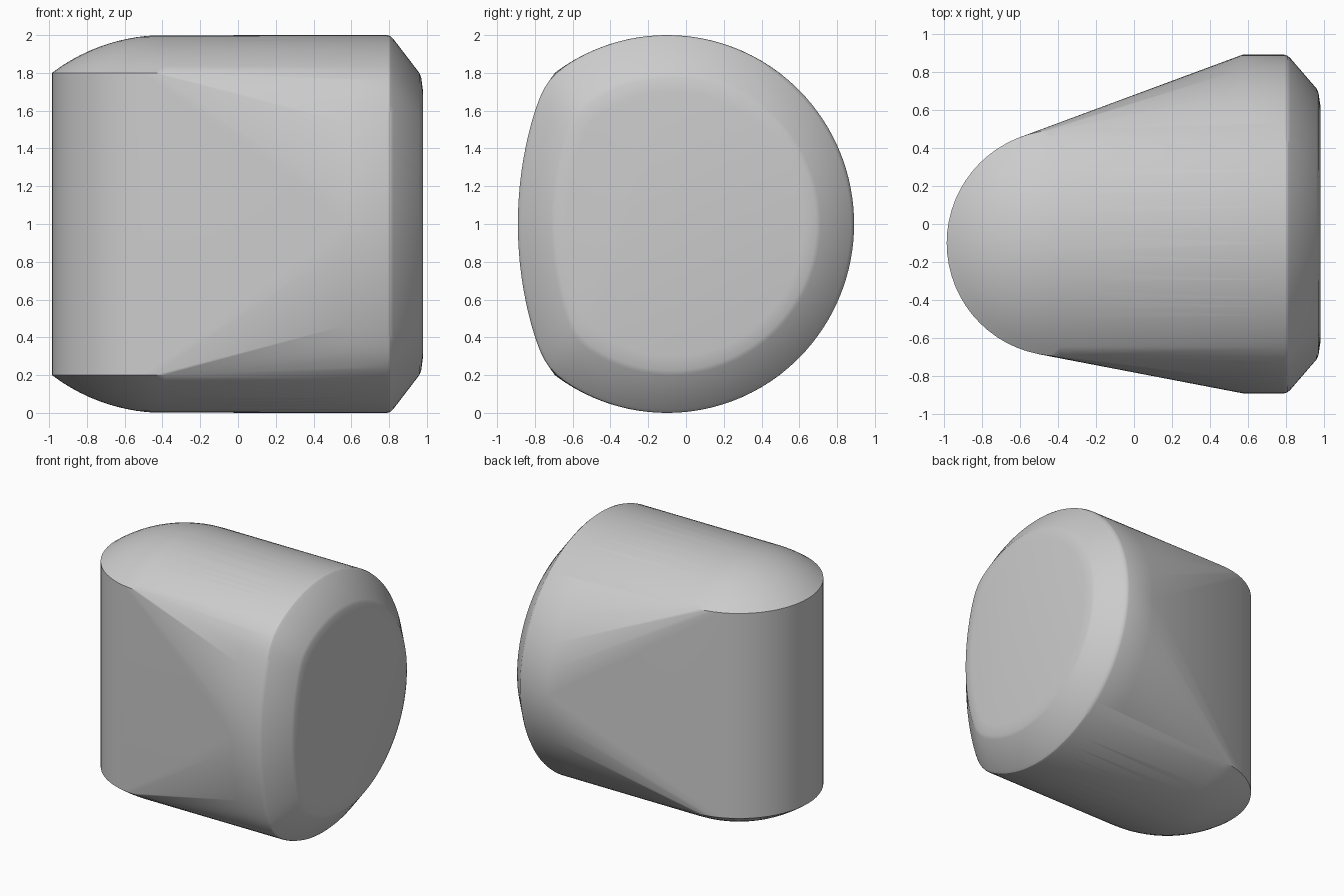
import bpy, bmesh, math

if "Cube" in bpy.data.objects:
    bpy.data.objects.remove(bpy.data.objects["Cube"])

CY, R = -0.1, 0.595           # centre line and radius of the upright post
CX = -0.39
SEG = 64


def head_profile():
    """Round outline whose front side is flattened by a wide shallow arc."""
    pts = []
    for i in range(SEG * 2):
        a = 2 * math.pi * i / (SEG * 2)
        dy, dz = math.cos(a), math.sin(a)
        r = 0.99
        # distance along this ray to the shallow front arc (radius 2)
        cy, big = 1.21, 2.0
        t = cy * dy + math.sqrt((cy * dy) ** 2 + big ** 2 - cy ** 2)
        # soft minimum rounds the corner between both arcs
        s = (r ** -40 + t ** -40) ** (-1 / 40) if dy < 0 else r
        pts.append((CY + s * dy, 1 + s * dz))
    top = max(z for _, z in pts) - 1
    return [(y, 1 + (z - 1) / top) for y, z in pts]


bm = bmesh.new()

# Upright rounded post with shallow domed ends
dome_r = (R * R + 0.04) / 0.4
for sign in (1, -1):
    for k in range(1, 13):
        r = R * k / 12
        h = 1 - dome_r + math.sqrt(dome_r ** 2 - r ** 2)
        for i in range(SEG):
            a = 2 * math.pi * i / SEG
            bm.verts.new((CX + r * math.cos(a), CY + r * math.sin(a), 1 + sign * h))

# Head: straight band, rounded rim, chamfer and flat end face
for x, s in ((0.57, 1), (0.79, 1), (0.806, 0.995), (0.822, 0.98),
             (0.96, 0.80), (0.97, 0.775), (0.98, 0.70)):
    for y, z in head_profile():
        bm.verts.new((x, y * s, 1 + (z - 1) * s))

# Skin stretched over post and head
hull = bmesh.ops.convex_hull(bm, input=bm.verts[:])
inside = {g for g in hull["geom_interior"] + hull["geom_unused"]
          if isinstance(g, bmesh.types.BMVert)}
bmesh.ops.delete(bm, geom=list(inside), context="VERTS")
bmesh.ops.recalc_face_normals(bm, faces=bm.faces[:])

mesh = bpy.data.meshes.new("cap_body")
bm.to_mesh(mesh)
bm.free()
body = bpy.data.objects.new("cap_body", mesh)
bpy.context.collection.objects.link(body)

grey = bpy.data.materials.new("plain_grey")
grey.diffuse_color = (0.6, 0.6, 0.6, 1)
grey.use_nodes = True
grey.node_tree.nodes["Principled BSDF"].inputs["Base Color"].default_value = grey.diffuse_color
mesh.materials.append(grey)

# Smooth skin with crisp dome edges
bpy.context.view_layer.objects.active = body
body.select_set(True)
bpy.ops.object.shade_smooth_by_angle(angle=math.radians(25))
